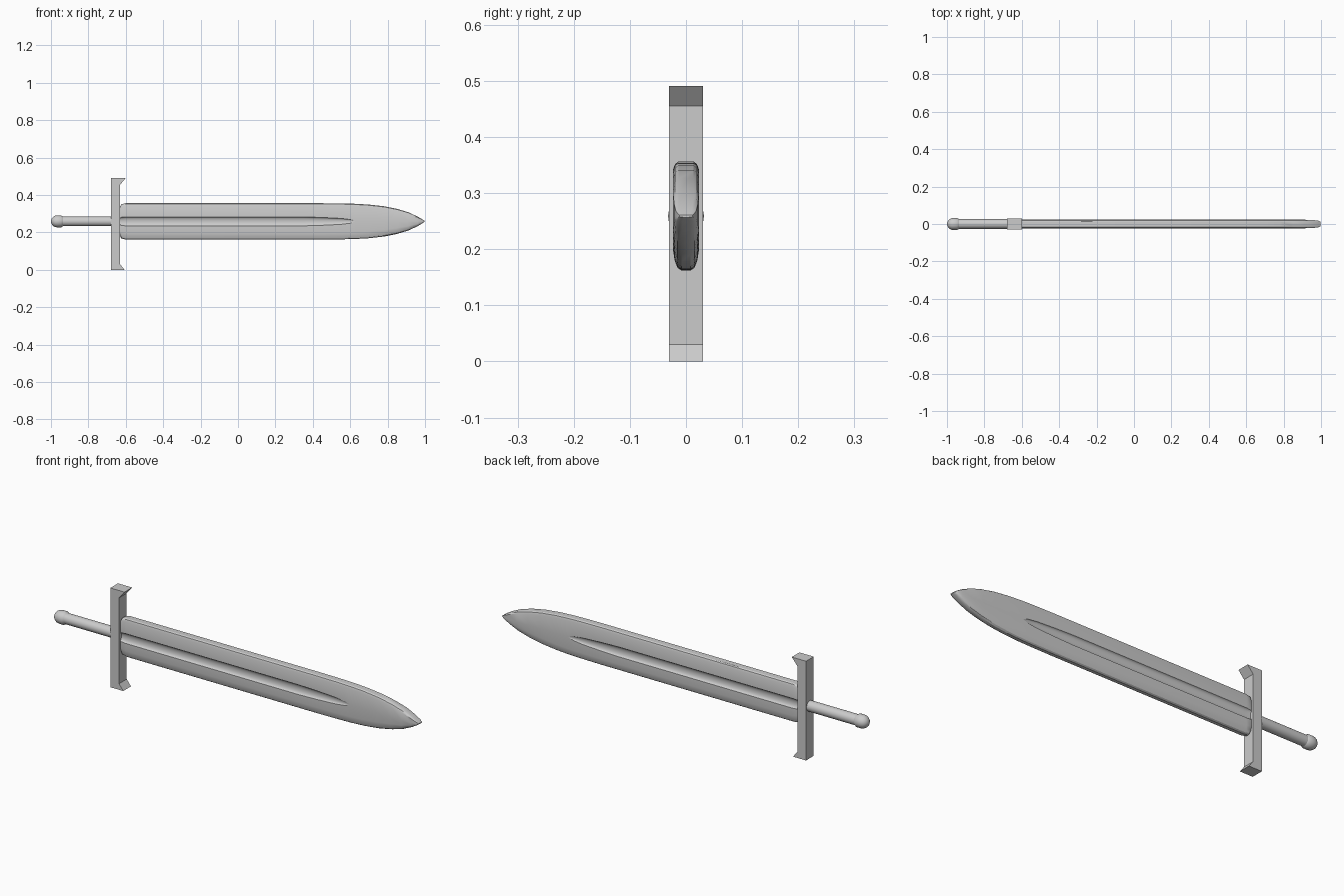
import bpy, bmesh, math

if "Cube" in bpy.data.objects:
    bpy.data.objects.remove(bpy.data.objects["Cube"])

ZC = 0.259


def make(name, bm, smooth=None):
    bmesh.ops.remove_doubles(bm, verts=bm.verts, dist=0.00005)
    bmesh.ops.recalc_face_normals(bm, faces=bm.faces)
    mesh = bpy.data.meshes.new(name)
    bm.to_mesh(mesh)
    bm.free()
    ob = bpy.data.objects.new(name, mesh)
    bpy.context.collection.objects.link(ob)
    if smooth:
        bpy.ops.object.select_all(action='DESELECT')
        ob.select_set(True)
        bpy.context.view_layer.objects.active = ob
        bpy.ops.object.shade_smooth_by_angle(angle=math.radians(smooth))
    return ob


def loft(bm, rings):
    rows = [[bm.verts.new(p) for p in ring] for ring in rings]
    n = len(rows[0])
    for a, b in zip(rows, rows[1:]):
        for i in range(n):
            j = (i + 1) % n
            bm.faces.new((a[i], a[j], b[j], b[i]))
    bm.faces.new(rows[0])
    bm.faces.new(rows[-1])


# Blade: stations of x, bottom z, top z, half thickness, groove half width
stations = [
    (-0.632, 0.183, 0.336, 0.020, 0.017),
    (-0.624, 0.168, 0.350, 0.022, 0.022),
    (-0.600, 0.162, 0.356, 0.023, 0.024),
    (0.350, 0.162, 0.356, 0.023, 0.024),
    (0.450, 0.162, 0.356, 0.023, 0.021),
    (0.550, 0.163, 0.355, 0.023, 0.016),
    (0.600, 0.164, 0.354, 0.023, 0.010),
    (0.630, 0.165, 0.353, 0.023, 0.0),
    (0.700, 0.169, 0.349, 0.023, 0.0),
    (0.780, 0.178, 0.340, 0.023, 0.0),
    (0.850, 0.192, 0.326, 0.023, 0.0),
    (0.910, 0.210, 0.308, 0.023, 0.0),
    (0.960, 0.233, 0.285, 0.021, 0.0),
    (0.985, 0.248, 0.270, 0.018, 0.0),
    (0.998, 0.257, 0.261, 0.012, 0.0),
]


def blade_ring(x, lo, hi, t, g):
    s = min(1, (hi - lo) / 0.15)
    half = [(0.60 * t, hi), (0.85 * t, hi - 0.004 * s), (t, hi - 0.014 * s)]
    for k in range(9):
        a = math.pi * k / 8
        half.append((t - 0.5 * g * math.sin(a), ZC + g * math.cos(a)))
    half += [(t, lo + 0.036 * s), (0.88 * t, lo + 0.018 * s),
             (0.66 * t, lo + 0.005 * s), (0.35 * t, lo)]
    return [(x, -y, z) for y, z in half] + [(x, y, z) for y, z in reversed(half)]


bm = bmesh.new()
loft(bm, [blade_ring(*s) for s in stations])
make("blade", bm, 32)

# Crossguard: side outline extruded through its depth
outline = [(-0.678, 0), (-0.607, 0), (-0.630, 0.030), (-0.630, 0.455),
           (-0.600, 0.491), (-0.678, 0.491)]
bm = bmesh.new()
loft(bm, [[(x, y, z) for x, z in outline] for y in (-0.03, 0.03)])
make("crossguard", bm)


def lathe(name, profile, sides=24):
    bm = bmesh.new()
    loft(bm, [[(x, r * math.cos(2 * math.pi * i / sides),
                ZC + r * math.sin(2 * math.pi * i / sides)) for i in range(sides)]
              for x, r in profile])
    make(name, bm, 35)


# Grip and pommel
lathe("grip", [(-0.95, 0.026), (-0.67, 0.026)])
dome = [(-0.966 - 0.034 * math.sin(math.radians(a)), 0.032 * math.cos(math.radians(a)))
        for a in (86, 70, 52, 35, 18, 0)]
lathe("pommel", dome + [(-0.946, 0.032), (-0.936, 0.026)])
